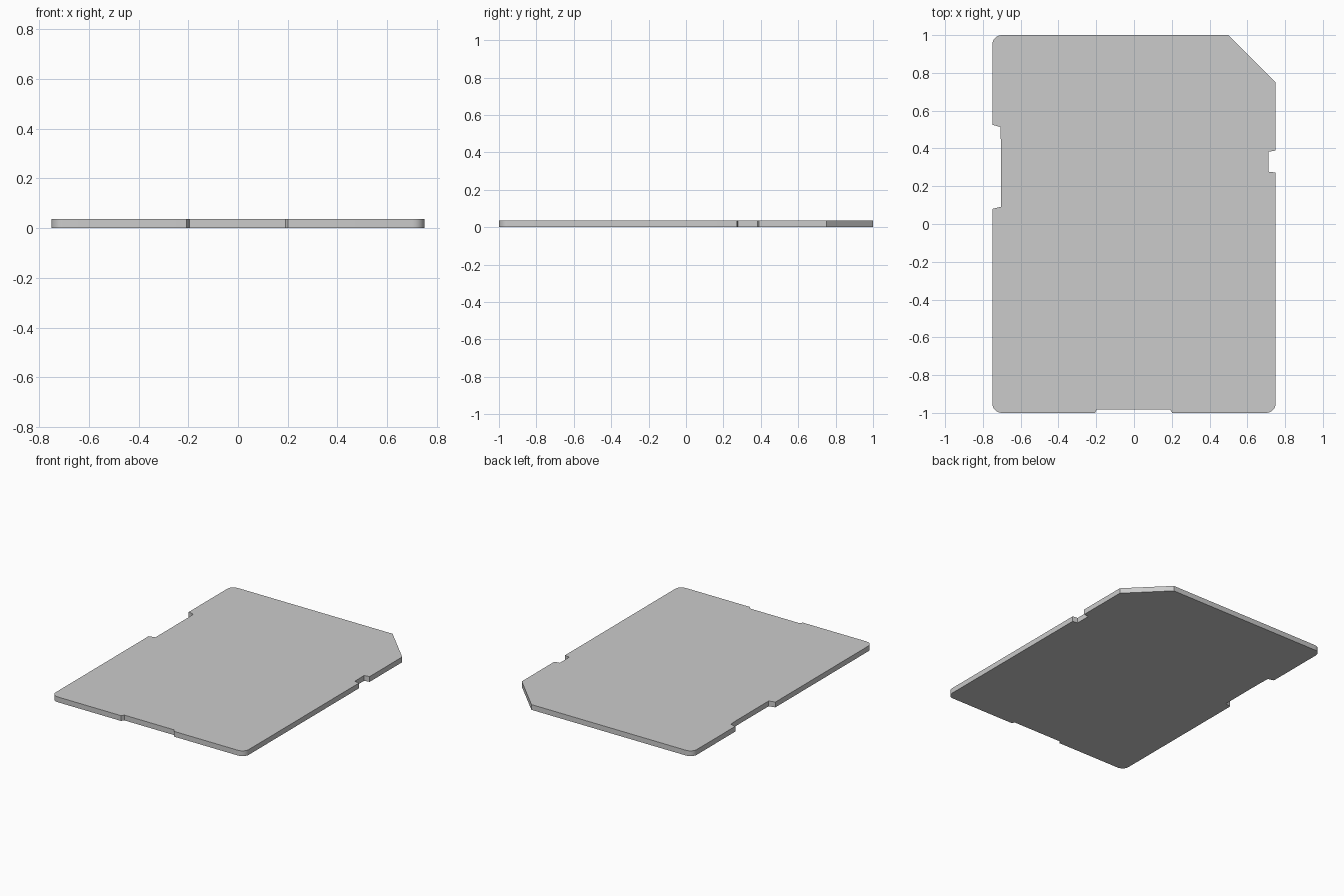
import bpy, bmesh, math

if "Cube" in bpy.data.objects:
    bpy.data.objects.remove(bpy.data.objects["Cube"])

THICKNESS = 0.037
R = 0.05  # corner radius


def arc(cx, cy, start, steps=6):
    """Quarter-circle corner, counter-clockwise from the start angle."""
    angles = [math.radians(start + 90 * i / steps) for i in range(steps + 1)]
    return [(cx + R * math.cos(a), cy + R * math.sin(a)) for a in angles]


# Counter-clockwise outline, starting at the front left corner
outline = arc(-0.75 + R, -1 + R, 180)
outline += [(-0.207, -1), (-0.196, -0.981), (0.19, -0.981), (0.202, -1)]   # front finger recess
outline += arc(0.75 - R, -1 + R, 270)
outline += [(0.75, 0.272), (0.712, 0.277), (0.712, 0.382), (0.75, 0.389)]  # right notch
outline += [(0.75, 0.75), (0.5, 1)]                                        # cut corner
outline += arc(-0.75 + R, 1 - R, 90)
outline += [(-0.75, 0.525), (-0.708, 0.514), (-0.705, 0.44),
            (-0.705, 0.091), (-0.75, 0.08)]                                # left slider notch

# Card body: outline extruded to its thickness
bm = bmesh.new()
face = bm.faces.new([bm.verts.new((x, y, 0)) for x, y in outline])
top = bmesh.ops.extrude_face_region(bm, geom=[face], use_keep_orig=True)
top_verts = [g for g in top["geom"] if isinstance(g, bmesh.types.BMVert)]
bmesh.ops.translate(bm, verts=top_verts, vec=(0, 0, THICKNESS))
bmesh.ops.recalc_face_normals(bm, faces=bm.faces)

mesh = bpy.data.meshes.new("card_body")
bm.to_mesh(mesh)
bm.free()
card = bpy.data.objects.new("card_body", mesh)
bpy.context.collection.objects.link(card)

# Smooth the rounded corners, keep the other edges crisp
bpy.context.view_layer.objects.active = card
card.select_set(True)
bpy.ops.object.shade_smooth_by_angle(angle=math.radians(30))
